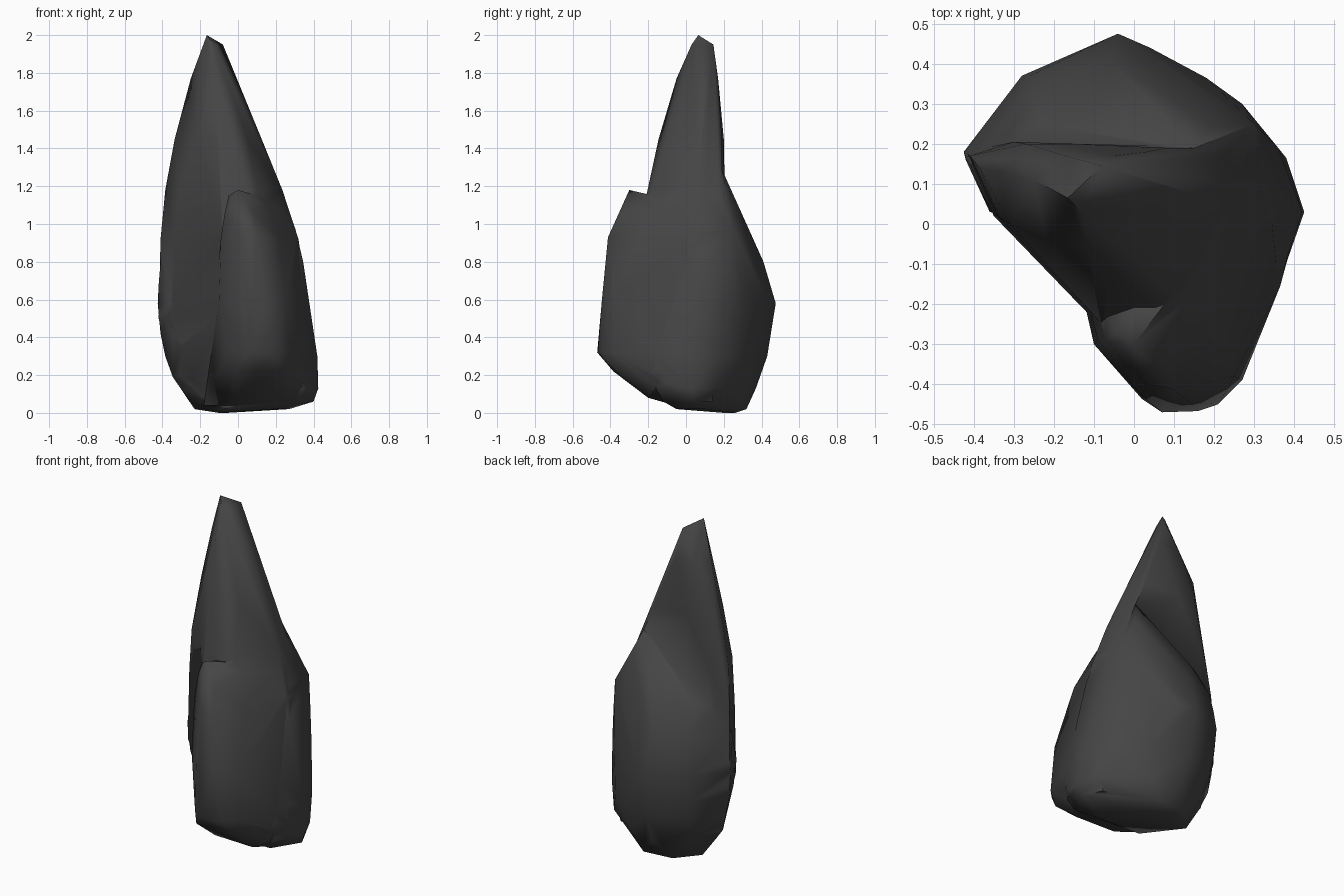
import bpy, bmesh
from math import radians


def shard(name, rings):
    """Closed faceted stone wrapped around a stack of (z, outline) rings."""
    bm = bmesh.new()
    for z, outline in rings:
        for x, y in outline:
            bm.verts.new((x, y, z))
    res = bmesh.ops.convex_hull(bm, input=bm.verts[:])
    junk = {g for g in res["geom_interior"] + res["geom_unused"]
            if isinstance(g, bmesh.types.BMVert)}
    bmesh.ops.delete(bm, geom=list(junk), context='VERTS')
    bmesh.ops.recalc_face_normals(bm, faces=bm.faces[:])
    mesh = bpy.data.meshes.new(name)
    bm.to_mesh(mesh)
    bm.free()
    ob = bpy.data.objects.new(name, mesh)
    bpy.context.collection.objects.link(ob)
    return ob


# Tall central spire
spire = shard("rock_spire", [
    (2.0, [(-.165, .065)]),
    (1.95, [(-.08, .145), (-.13, .03)]),
    (1.77, [(-.25, .11), (-.12, -.05), (-.02, .1), (-.05, .17), (-.17, .17)]),
    (1.6, [(.06, .1), (.03, .18), (-.29, .16)]),
    (1.45, [(-.335, .13), (-.22, -.04), (-.07, -.145), (.05, -.06),
            (.125, .08), (.08, .19), (-.15, .2), (-.27, .2)]),
    (1.18, [(-.385, .14), (-.31, 0), (-.05, -.2), (.1, -.18),
            (.235, .05), (.2, .18), (-.3, .205)]),
    (.92, [(-.41, .17), (-.34, .02), (-.08, -.25), (.15, -.26), (.32, .02), (.31, .19)]),
    (.5, [(-.42, .18), (-.35, .02), (-.07, -.27), (.25, -.28), (.385, .03), (.36, .17)]),
    (.2, [(-.35, .15), (-.24, .02), (.27, -.25), (.36, -.155), (.41, .03), (.37, .15)]),
    (.06, [(-.22, .15), (-.05, -.05), (.25, -.06), (.39, .03), (.34, .14)]),
])

# Broad shoulder at the back, carrying most of the base
back = shard("back_shoulder", [
    (1.29, [(.15, .19), (.17, .1)]),
    (1.15, [(.19, .24), (.24, .05)]),
    (.97, [(-.24, .25), (-.15, .3), (.05, .325), (.3, .25), (.305, .05), (-.35, .15)]),
    (.8, [(-.41, .15), (-.25, .345), (-.06, .41), (.15, .34), (.33, .22), (.345, .0)]),
    (.68, [(-.26, .37), (-.42, .16)]),
    (.58, [(-.425, .18), (-.36, .03), (-.28, .37), (-.04, .475), (.04, .44), (.18, .365), (.27, .3),
           (.36, .19), (.37, 0)]),
    (.42, [(-.41, .17), (-.34, .03), (-.27, .36)]),
    (.3, [(-.385, .17), (-.26, .34), (-.04, .43), (.18, .345), (.27, .29), (.38, .165),
          (.42, .03), (.36, -.155)]),
    (.19, [(-.345, .14), (-.24, .3)]),
    (.13, [(-.3, .13), (-.2, .29), (-.03, .37), (.15, .32), (.37, .16), (.425, .03), (.34, -.16)]),
    (.06, [(.4, .04), (.3, -.12)]),
    (.02, [(-.23, .17), (-.12, .3), (.06, .32), (.27, .1), (-.07, -.04), (.2, -.05)]),
    (0, [(-.06, .26), (-.1, .2)]),
])

# Slab standing against the front, blending into the right flank
front = shard("front_shoulder", [
    (1.18, [(0, -.3)]),
    (1.15, [(0, -.21), (-.05, -.27), (.1, -.17)]),
    (1.1, [(.24, .03), (.16, -.17)]),
    (1.06, [(.08, -.34), (-.07, -.29)]),
    (.93, [(-.09, -.29), (.03, -.4), (.1, -.413), (.22, -.25), (.315, .02)]),
    (.6, [(-.1, -.3), (.02, -.43), (.14, -.445), (.25, -.38), (.3, -.2), (.36, .0)]),
    (.45, [(.27, -.36)]),
    (.32, [(-.06, -.33), (.02, -.437), (.07, -.47), (.16, -.467), (.21, -.45), (.27, -.39),
           (.3, -.26), (.365, -.155), (.41, .03)]),
    (.22, [(-.02, -.37), (.1, -.385), (.25, -.37)]),
    (.14, [(.415, .03), (.34, -.16)]),
    (.08, [(-.02, -.19), (.24, -.2)]),
    (.04, [(-.18, .05), (-.07, -.06), (.27, -.05), (.25, .1)]),
])

# Fuse the three stones into one surface
for part in (back, front):
    mod = spire.modifiers.new("fuse", 'BOOLEAN')
    mod.operation = 'UNION'
    mod.solver = 'EXACT'
    mod.object = part
bpy.context.view_layer.update()
deps = bpy.context.evaluated_depsgraph_get()
spire_mesh = bpy.data.meshes.new_from_object(spire.evaluated_get(deps))
spire.modifiers.clear()
spire.data = spire_mesh
for part in (back, front):
    bpy.data.objects.remove(part)

# Dark stone with softened facets
stone = bpy.data.materials.new("dark_stone")
stone.diffuse_color = (.06, .06, .06, 1)
spire.data.materials.clear()
spire.data.materials.append(stone)
bpy.context.view_layer.objects.active = spire
spire.select_set(True)
bpy.ops.object.shade_smooth_by_angle(angle=radians(60))
